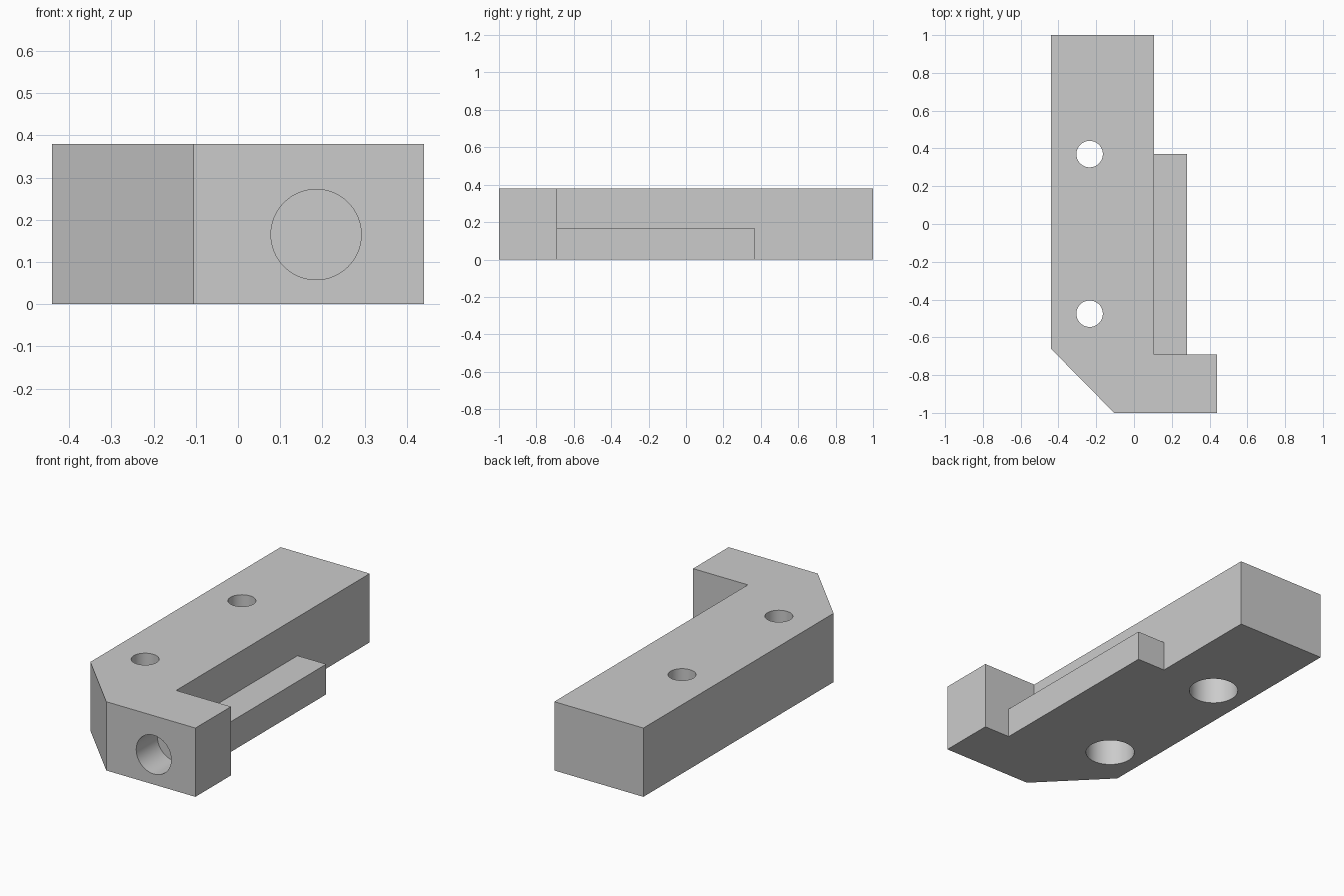
import bpy, bmesh
from mathutils import Matrix, Vector
from math import pi, radians

if "Cube" in bpy.data.objects:
    bpy.data.objects.remove(bpy.data.objects["Cube"], do_unlink=True)

HEIGHT = 0.38

grey = bpy.data.materials.new("light grey")
grey.use_nodes = True
colour = (0.6, 0.6, 0.6, 1)
grey.diffuse_color = colour
grey.node_tree.nodes["Principled BSDF"].inputs["Base Color"].default_value = colour


def add_object(name, bm):
    bmesh.ops.recalc_face_normals(bm, faces=bm.faces)
    mesh = bpy.data.meshes.new(name)
    bm.to_mesh(mesh)
    bm.free()
    mesh.materials.append(grey)
    obj = bpy.data.objects.new(name, mesh)
    bpy.context.collection.objects.link(obj)
    return obj


def prism(name, outline, height):
    bm = bmesh.new()
    base = bm.faces.new([bm.verts.new((x, y, 0)) for x, y in outline])
    top = bmesh.ops.extrude_face_region(bm, geom=[base])["geom"]
    verts = [v for v in top if isinstance(v, bmesh.types.BMVert)]
    bmesh.ops.translate(bm, verts=verts, vec=(0, 0, height))
    return add_object(name, bm)


def cylinder(name, centre, radius, length, turn=0):
    bm = bmesh.new()
    matrix = Matrix.Translation(Vector(centre)) @ Matrix.Rotation(turn, 4, "X")
    bmesh.ops.create_cone(bm, cap_ends=True, segments=64, radius1=radius,
                          radius2=radius, depth=length, matrix=matrix)
    return add_object(name, bm)


def combine(target, other, operation):
    other.hide_render = True
    mod = target.modifiers.new(other.name, "BOOLEAN")
    mod.operation = operation
    mod.solver = "EXACT"
    mod.object = other
    bpy.context.view_layer.objects.active = target
    bpy.ops.object.modifier_apply(modifier=mod.name)
    bpy.data.objects.remove(other, do_unlink=True)


# Block with a chamfered corner and a foot on one side
block = prism("mounting_block", [
    (-0.44, 1), (-0.44, -0.66), (-0.105, -1), (0.44, -1),
    (0.44, -0.69), (0.105, -0.69), (0.105, 1)], HEIGHT)

# Low ledge along the side
ledge = prism("side_ledge", [
    (0.0, -0.8), (0.28, -0.8), (0.28, 0.37), (0.0, 0.37)], 0.167)
combine(block, ledge, "UNION")

# Screw holes, each widened from below
for y in (0.37, -0.475):
    combine(block, cylinder("screw_hole", (-0.235, y, 0.2), 0.07, 1), "DIFFERENCE")
    combine(block, cylinder("counterbore", (-0.235, y, 0), 0.127, 0.4), "DIFFERENCE")

# Blind socket in the front face
combine(block, cylinder("front_socket", (0.185, -1, 0.165), 0.107, 0.37, pi / 2),
        "DIFFERENCE")

bpy.ops.object.select_all(action="DESELECT")
block.select_set(True)
bpy.context.view_layer.objects.active = block
bpy.ops.object.shade_smooth_by_angle(angle=radians(30))
